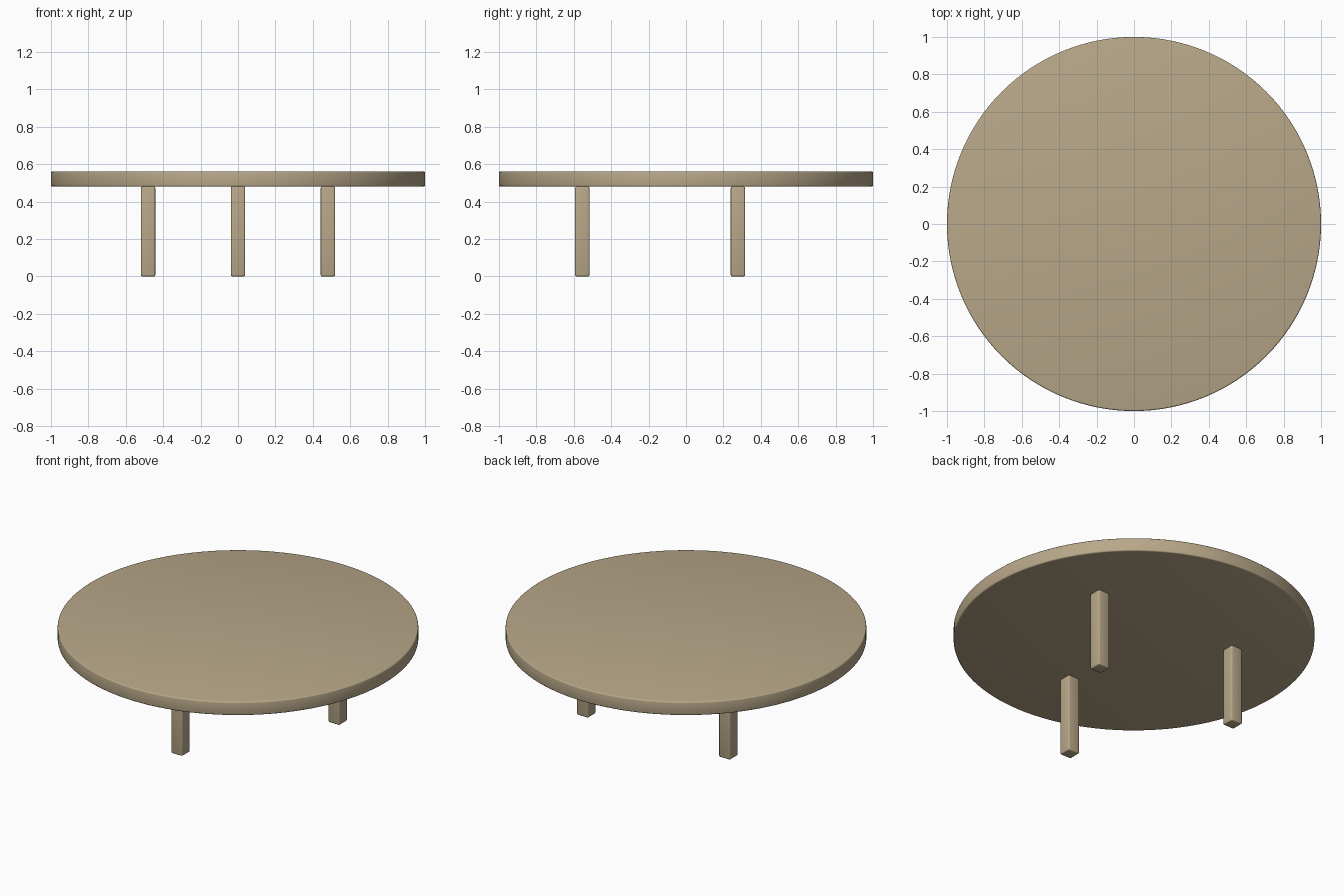
import bpy, math

if "Cube" in bpy.data.objects:
    bpy.data.objects.remove(bpy.data.objects["Cube"])

wood = bpy.data.materials.new("tan wood")
wood.diffuse_color = (0.48, 0.39, 0.25, 1)
wood.use_nodes = True
wood.node_tree.nodes["Principled BSDF"].inputs["Base Color"].default_value = wood.diffuse_color

LEG_W, LEG_R = 0.077, 0.555
Z0, Z1 = 0.48, 0.562


def finish(obj, name, width):
    """Name, colour, soften edges and shade a part."""
    obj.name = name
    obj.data.materials.append(wood)
    bev = obj.modifiers.new("soft edges", 'BEVEL')
    bev.width = width
    bev.segments = 3
    bev.limit_method = 'ANGLE'
    bev.angle_limit = math.radians(40)
    bpy.ops.object.modifier_apply(modifier=bev.name)
    bpy.ops.object.shade_smooth_by_angle(angle=math.radians(35))


# Round table top
bpy.ops.mesh.primitive_cylinder_add(vertices=128, radius=1.0, depth=Z1 - Z0,
                                    location=(0, 0, (Z0 + Z1) / 2))
finish(bpy.context.object, "table_top", 0.008)

# Three square legs, evenly spaced around the centre
for name, deg in (("front_leg", -90), ("back_right_leg", 30), ("back_left_leg", 150)):
    a = math.radians(deg)
    bpy.ops.mesh.primitive_cube_add(size=1, location=(LEG_R * math.cos(a), LEG_R * math.sin(a), Z0 / 2))
    leg = bpy.context.object
    leg.scale = (LEG_W, LEG_W, Z0)
    bpy.ops.object.transform_apply(location=False, rotation=False, scale=True)
    finish(leg, name, 0.008)
